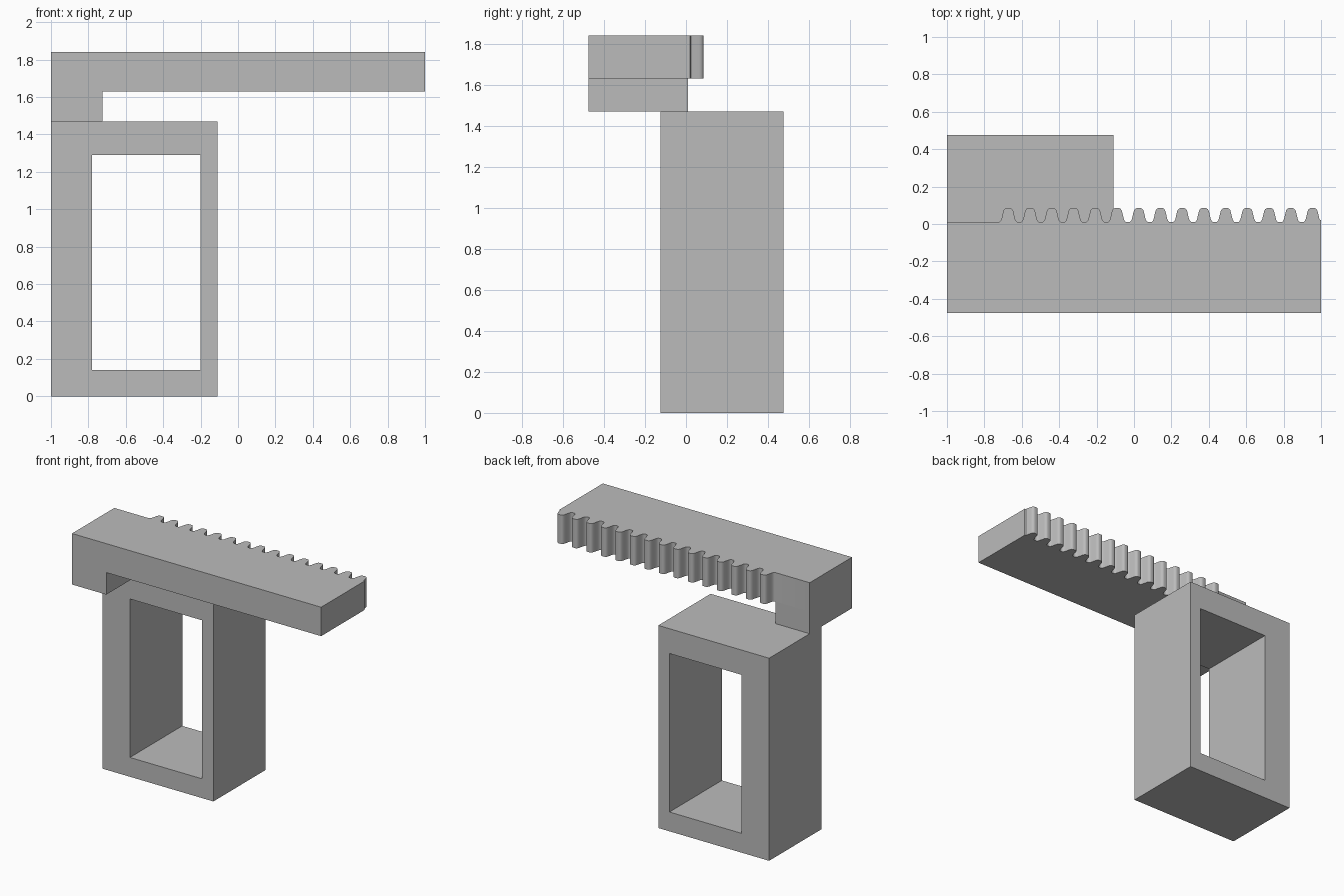
import bpy, bmesh
from mathutils import Vector

cube = bpy.data.objects.get("Cube")
if cube:
    bpy.data.objects.remove(cube, do_unlink=True)

grey = bpy.data.materials.new("plain_grey")
grey.use_nodes = True
colour = (0.5, 0.5, 0.5, 1)
grey.diffuse_color = colour
grey.node_tree.nodes["Principled BSDF"].inputs["Base Color"].default_value = colour


def finish(name, bm):
    """Turn a bmesh into a coloured object with sharp edges kept."""
    bmesh.ops.recalc_face_normals(bm, faces=bm.faces)
    mesh = bpy.data.meshes.new(name)
    bm.to_mesh(mesh)
    bm.free()
    mesh.materials.append(grey)
    obj = bpy.data.objects.new(name, mesh)
    bpy.context.collection.objects.link(obj)
    bpy.ops.object.select_all(action='DESELECT')
    obj.select_set(True)
    bpy.context.view_layer.objects.active = obj
    bpy.ops.object.shade_smooth_by_angle(angle=0.7)
    return obj


def extrude(bm, points, offset):
    """Fill a closed outline and extrude it along the offset."""
    face = bm.faces.new([bm.verts.new(p) for p in points])
    result = bmesh.ops.extrude_face_region(bm, geom=[face], use_keep_orig=True)
    verts = [v for v in result["geom"] if isinstance(v, bmesh.types.BMVert)]
    bmesh.ops.translate(bm, vec=Vector(offset), verts=verts)


def rectangle(x0, x1, z0, z1, y):
    return [(x0, y, z0), (x1, y, z0), (x1, y, z1), (x0, y, z1)]


# Hollow rectangular frame, open from front to back
FRONT, DEPTH = -0.125, 0.6
bm = bmesh.new()
outer = [bm.verts.new(p) for p in rectangle(-1, -0.11, 0, 1.47, FRONT)]
inner = [bm.verts.new(p) for p in rectangle(-0.78, -0.2, 0.14, 1.29, FRONT)]
ring = []
for i in range(4):
    j = (i + 1) % 4
    ring.append(bm.faces.new((outer[i], outer[j], inner[j], inner[i])))
extruded = bmesh.ops.extrude_face_region(bm, geom=ring, use_keep_orig=True)
moved = [v for v in extruded["geom"] if isinstance(v, bmesh.types.BMVert)]
bmesh.ops.translate(bm, vec=(0, DEPTH, 0), verts=moved)
bmesh.ops.dissolve_limit(bm, angle_limit=0.01, verts=bm.verts, edges=bm.edges)
finish("hollow_frame", bm)

# Toothed bar: one rounded tooth repeated along the back edge
ROOT, PITCH, FIRST, COUNT = 0.01, 0.1162, -0.672, 15
half_tooth = [(0.052, 0), (0.046, 0.002), (0.041, 0.007), (0.037, 0.015),
              (0.034, 0.027), (0.031, 0.04), (0.028, 0.053), (0.025, 0.063),
              (0.02, 0.07), (0.014, 0.074), (0.007, 0.075)]
tooth = [(-x, y) for x, y in half_tooth] + half_tooth[::-1]
outline = [(-1, -0.475), (-1, ROOT)]
for n in range(COUNT):
    outline += [(FIRST + n * PITCH + x, ROOT + y) for x, y in tooth]
outline = [p for p in outline if p[0] < 0.995] + [(1, 0.02), (1, -0.475)]
bm = bmesh.new()
extrude(bm, [(x, y, 1.63) for x, y in outline], (0, 0, 0.21))
finish("toothed_bar", bm)

# Short block joining the bar to the frame
bm = bmesh.new()
extrude(bm, rectangle(-1, -0.725, 1.47, 1.63, -0.475), (0, 0.485, 0))
finish("support_block", bm)
